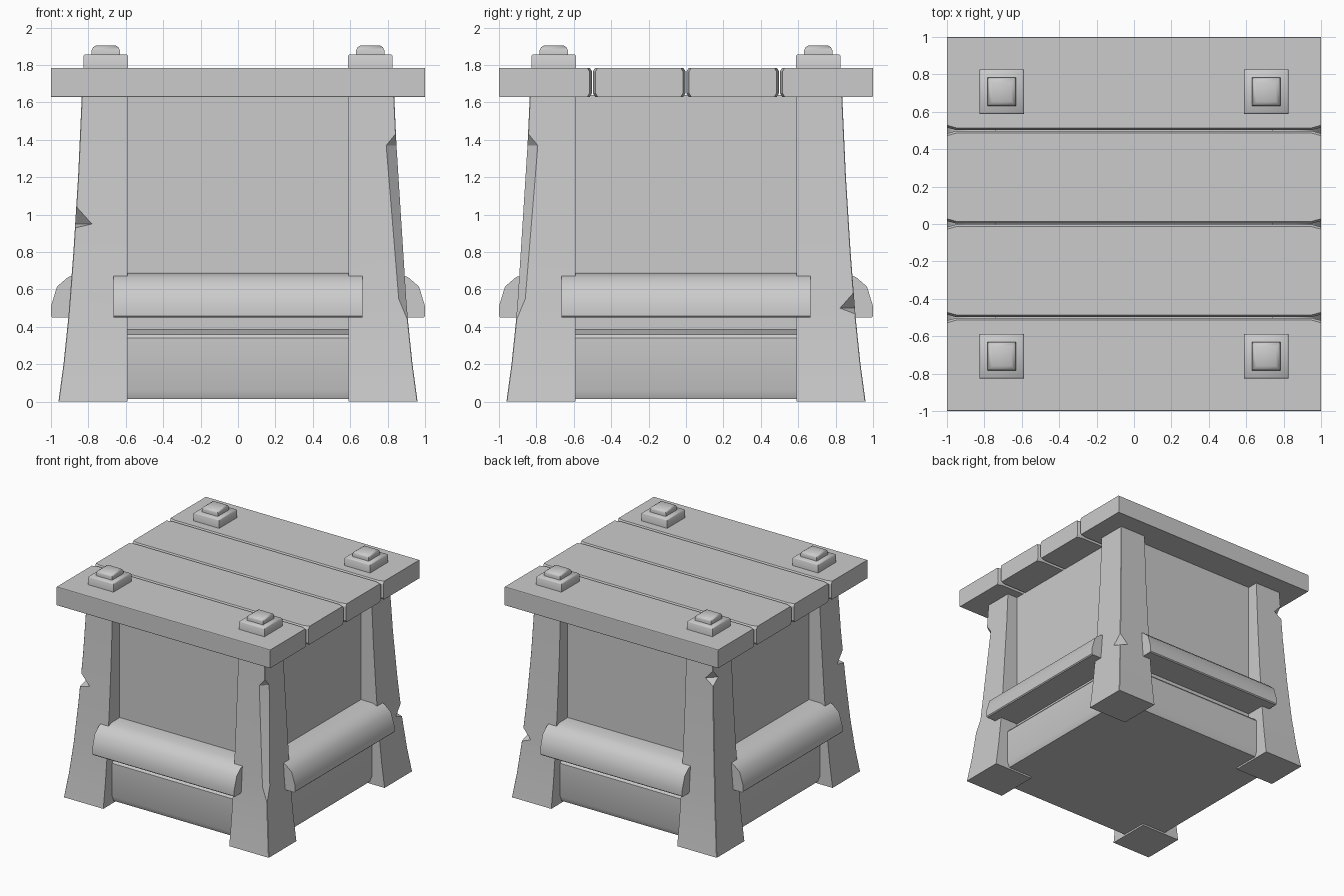
import bpy, bmesh, math

if "Cube" in bpy.data.objects:
    bpy.data.objects.remove(bpy.data.objects["Cube"])

def finish(name, bm, smooth=35):
    bmesh.ops.recalc_face_normals(bm, faces=bm.faces)
    me = bpy.data.meshes.new(name)
    bm.to_mesh(me)
    bm.free()
    ob = bpy.data.objects.new(name, me)
    bpy.context.collection.objects.link(ob)
    bpy.ops.object.select_all(action='DESELECT')
    ob.select_set(True)
    bpy.context.view_layer.objects.active = ob
    bpy.ops.object.shade_smooth_by_angle(angle=math.radians(smooth))
    return ob

def loft(name, rings, smooth=35):
    """Skin a list of equal-length rings and cap both ends."""
    bm = bmesh.new()
    rows = [[bm.verts.new(p) for p in r] for r in rings]
    n = len(rows[0])
    for a, b in zip(rows, rows[1:]):
        for i in range(n):
            j = (i + 1) % n
            bm.faces.new((a[i], a[j], b[j], b[i]))
    bm.faces.new(rows[0])
    bm.faces.new(rows[-1])
    return finish(name, bm, smooth)

def square(h, z, cx=0, cy=0):
    return [(cx + sx * h, cy + sy * h, z) for sx, sy in ((-1, -1), (1, -1), (1, 1), (-1, 1))]

# Body: wider plinth below, narrower chest above
loft("body", [square(.82, .015), square(.84, .06), square(.84, .34), square(.825, .36),
              square(.74, .385), square(.74, 1.64)])

# Legs: flared outer faces, each with its own worn chip on the outer corner
FLARE = [(0, .96), (.2, .933), (.45, .907), (.8, .88), (1.2, .855), (1.64, .835)]

def outer(z):
    for (z0, a), (z1, b) in zip(FLARE, FLARE[1:]):
        if z <= z1:
            return a + (b - a) * (z - z0) / (z1 - z0)

def leg(name, sx, sy, chip):
    cuts = dict(chip)
    lo, hi = chip[0][0], chip[-1][0]
    for z, _ in FLARE:
        if not lo < z < hi:
            cuts.setdefault(z, .003)
    rings = []
    for z in sorted(cuts):
        o, c = outer(z), cuts[z]
        pts = [(.59, .59), (o, .59), (o, o - c), (o - c, o), (.59, o)]
        rings.append([(sx * x, sy * y, z) for x, y in pts])
    loft(name, rings, 30)

leg("front_left_leg", -1, -1, [(.93, .003), (.95, .09), (1.04, .003)])
leg("front_right_leg", 1, -1, [(.44, .003), (.55, .04), (1.37, .055), (1.43, .003)])
leg("back_right_leg", 1, 1, [(.47, .003), (.5, .08), (.58, .003)])
leg("back_left_leg", -1, 1, [(1.38, .003), (1.43, .07), (1.5, .003)])

# Rails: one rounded profile extruded along each side
PROFILE = [(.74, .45), (.992, .45), (1, .458), (1, .51), (.968, .615), (.91, .665), (.85, .688), (.74, .69)]
for i, side in enumerate(("front", "right", "back", "left")):
    rings = [[(x, -d, z - drop) for d, z in PROFILE] for x, drop in ((-.665, 0), (.665, 0))]
    loft(side + "_rail", rings, 40).rotation_euler.z = i * math.pi / 2

# Top planks: chamfered only where two planks meet
for k in range(4):
    y0, y1 = -1 + k * .5, -.5 + k * .5
    a = .004 if k == 0 else .02
    b = .004 if k == 3 else .02
    rings = []
    for x, w in ((-1, 1), (-.95, 0), (.95, 0), (1, 1)):
        l = y0 + (.014 * w + .002 if k > 0 else 0)
        r = y1 - (.014 * w + .002 if k < 3 else 0)
        rings.append([(x, l + a * .6, 1.63), (x, r - b * .6, 1.63), (x, r, 1.63 + b), (x, r, 1.785 - b),
                      (x, r - b * .6, 1.785), (x, l + a * .6, 1.785), (x, l, 1.785 - a), (x, l, 1.63 + a)])
    loft("top_plank_%d" % (k + 1), rings, 30)

# Bolts: square washer with a smaller rounded head
for sx in (-1, 1):
    for sy in (-1, 1):
        c = (sx * .707, sy * .707)
        loft("washer", [square(.12, 1.77, *c), square(.12, 1.848, *c), square(.112, 1.856, *c)], 50)
        loft("bolt_head", [square(.075, 1.85, *c), square(.075, 1.88, *c),
                           square(.068, 1.895, *c), square(.052, 1.905, *c)], 60)
